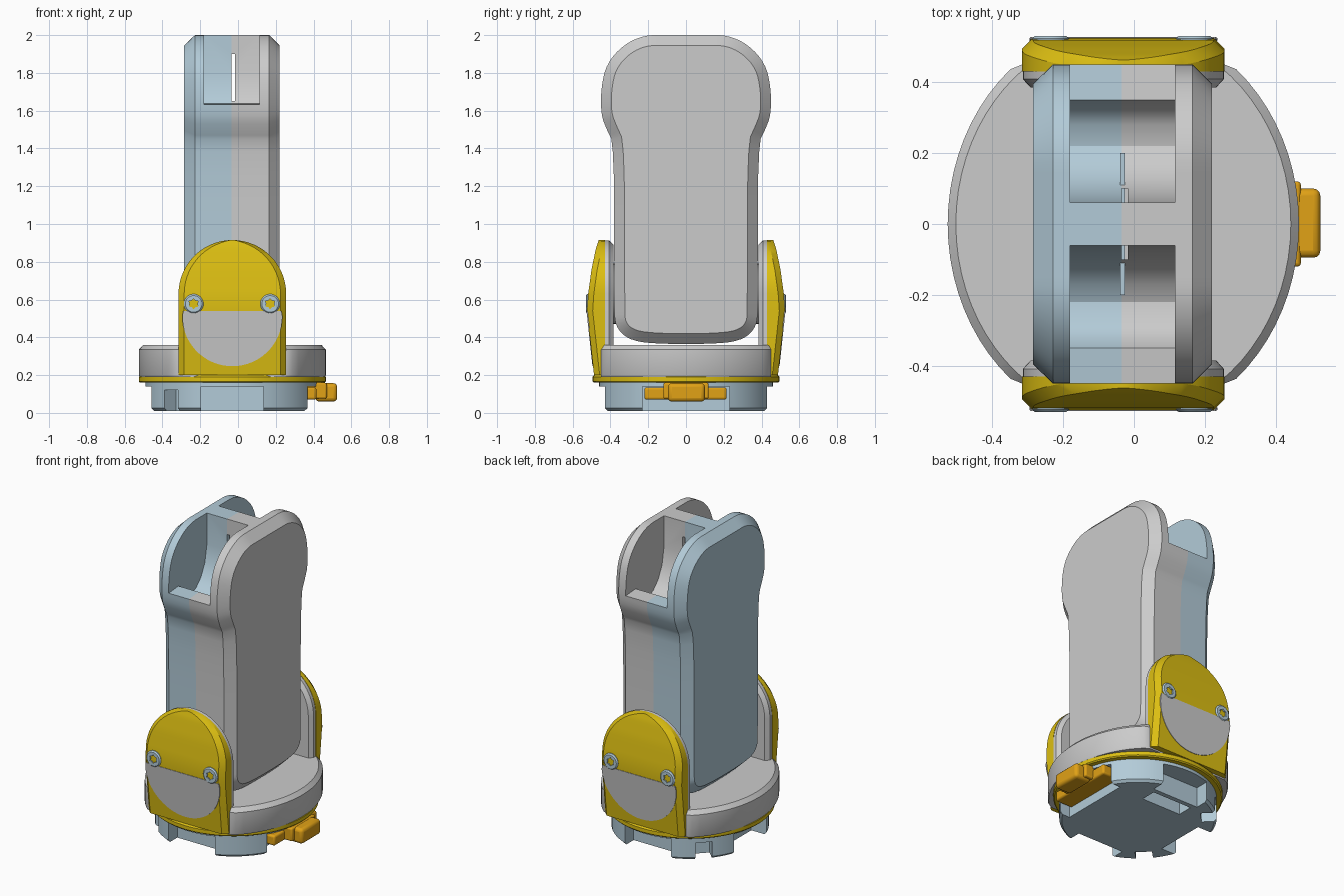
import bpy, bmesh, math
from mathutils import Vector

if "Cube" in bpy.data.objects:
    bpy.data.objects.remove(bpy.data.objects["Cube"])

CX = -0.03  # turning axis of the head


def material(name, rgb):
    m = bpy.data.materials.new(name)
    m.diffuse_color = (*rgb, 1)
    m.use_nodes = True
    m.node_tree.nodes["Principled BSDF"].inputs["Base Color"].default_value = m.diffuse_color
    return m


YELLOW = material("yellow", (0.72, 0.52, 0.006))
ORANGE = material("orange", (0.75, 0.36, 0.008))
GREY = material("light grey", (0.60, 0.60, 0.60))
BLUE = material("pale blue", (0.45, 0.60, 0.69))


def loft(name, rings, mat):
    """Skin a closed solid through rings with equal point counts."""
    bm = bmesh.new()
    rows = [[bm.verts.new(p) for p in r] for r in rings]
    n = len(rows[0])
    for a, b in zip(rows, rows[1:]):
        for i in range(n):
            j = (i + 1) % n
            bm.faces.new((a[i], a[j], b[j], b[i]))
    bm.faces.new(rows[0])
    bm.faces.new(rows[-1])
    bmesh.ops.recalc_face_normals(bm, faces=bm.faces)
    me = bpy.data.meshes.new(name)
    bm.to_mesh(me)
    bm.free()
    ob = bpy.data.objects.new(name, me)
    bpy.context.collection.objects.link(ob)
    if mat:
        me.materials.append(mat)
    return ob


def box(name, x, y, z, mat=None, bevel=0):
    ring = lambda h: [(x[0], y[0], h), (x[1], y[0], h), (x[1], y[1], h), (x[0], y[1], h)]
    ob = loft(name, [ring(z[0]), ring(z[1])], mat)
    if bevel:
        m = ob.modifiers.new("bevel", "BEVEL")
        m.width, m.segments = bevel, 3
    return ob


def disc(name, steps, mat, ratio=1.0, ymax=9, n=72):
    """Turned part about the vertical axis; steps are (radius, height)."""
    def ring(r, h):
        pts = []
        for i in range(n):
            a = math.tau * i / n
            pts.append((CX + r * math.cos(a), max(-ymax, min(ymax, r * ratio * math.sin(a))), h))
        return pts
    return loft(name, [ring(r, h) for r, h in steps], mat)


def cylinder_y(name, x, z, steps, mat, n=32):
    """Turned part along y; steps are (radius, y)."""
    return loft(name, [[(x + r * math.cos(math.tau * i / n), y, z + r * math.sin(math.tau * i / n))
                        for i in range(n)] for r, y in steps], mat)


def cut(ob, cutters):
    bpy.context.view_layer.objects.active = ob
    for c in cutters:
        m = ob.modifiers.new("cut", "BOOLEAN")
        m.operation, m.object, m.solver = "DIFFERENCE", c, "EXACT"
        bpy.ops.object.modifier_apply(modifier=m.name)
    for c in cutters:
        bpy.data.objects.remove(c)


# ---- arm body: side profile (y, z), rounded, with bevelled cheeks
half = [(0.18, 0.365), (0.31, 0.39), (0.375, 0.46), (0.38, 0.56), (0.38, 1.42), (0.42, 1.50),
        (0.45, 1.58), (0.45, 1.72), (0.42, 1.85), (0.33, 1.95), (0.22, 2.0), (0.10, 2.0)]
prof = half + [(-y, z) for y, z in reversed(half)]
for _ in range(2):
    out = []
    for p, q in zip(prof, prof[1:] + prof[:1]):
        out += [(p[0] * .75 + q[0] * .25, p[1] * .75 + q[1] * .25),
                (p[0] * .25 + q[0] * .75, p[1] * .25 + q[1] * .75)]
    prof = out


def inset(pts, d):
    res = []
    for i, p in enumerate(pts):
        a, b = pts[i - 1], pts[(i + 1) % len(pts)]
        t = Vector((b[0] - a[0], b[1] - a[1])).normalized()
        res.append((p[0] - t.y * d, p[1] + t.x * d))
    return res


SPLIT = -0.035
body = loft("arm_body", [[(x, y, z) for y, z in inset(prof, d)] for x, d in
                         ((-0.285, 0.055), (-0.228, 0), (SPLIT, 0), (0.165, 0), (0.22, 0.055))], BLUE)
body.data.materials.append(GREY)

# hollow pockets in both sides of the head, and the slit joining them
pocket = [(0.06, 2.1), (0.06, 1.8), (0.08, 1.69), (0.12, 1.61), (0.17, 1.56), (0.22, 1.54),
          (0.28, 1.55), (0.32, 1.58), (0.35, 1.64), (0.6, 1.62), (0.6, 2.1)]
cutters = [loft("pocket_cutter", [[(x, s * y, z) for y, z in pocket] for x in (-0.18, SPLIT, 0.115)], None)
           for s in (-1, 1)]
cutters.append(box("slit_cutter", (SPLIT, -0.017), (-0.1, 0.1), (1.62, 1.9)))
cut(body, cutters)
for p in body.data.polygons:
    p.material_index = int(p.center.x > SPLIT)
for s in (-1, 1):
    box("pocket_rib", (-0.04, -0.026), (min(s * 0.06, s * 0.2), max(s * 0.06, s * 0.2)), (1.56, 1.63), BLUE)


# ---- side brackets, hubs, panels and screws on both sides
def outer(z):
    pts = [(0.2, 0.487), (0.54, 0.524), (0.63, 0.518), (0.76, 0.50), (0.87, 0.477), (0.916, 0.462)]
    for (z0, y0), (z1, y1) in zip(pts, pts[1:]):
        if z <= z1:
            return y0 + (y1 - y0) * (z - z0) / (z1 - z0)
    return pts[-1][1]


R, ZC = 0.285, 0.63
arch = [(R, 0.2), (R, 0.37), (R, 0.54), (R, ZC)]
arch += [(R * math.cos(math.radians(a)), ZC + R * math.sin(math.radians(a))) for a in range(6, 90, 6)]
arch.append((0.012, ZC + R))

for s, side in ((-1, "front"), (1, "back")):
    rows = []
    for w, z in arch:
        v = w - min(0.03, w * 0.4)
        yo = outer(z)
        rows.append([(CX - w, s * 0.43, z), (CX - w, s * (yo - 0.03), z), (CX - v, s * yo, z),
                     (CX + v, s * yo, z), (CX + w, s * (yo - 0.03), z), (CX + w, s * 0.43, z)])
    loft(side + "_bracket", rows, YELLOW)

    # grey hub plate behind the bracket, chamfered on its inner edge
    def hub_ring(r, y):
        pts = [(CX + r * math.cos(math.pi * i / 32), s * y, ZC + r * math.sin(math.pi * i / 32))
               for i in range(33)]
        return pts + [(CX - r, s * y, 0.3), (CX + r, s * y, 0.3)]
    loft(side + "_hub_plate", [hub_ring(0.283, 0.435), hub_ring(0.283, 0.408), hub_ring(0.262, 0.385)], GREY)
    cylinder_y(side + "_pivot", CX, ZC, [(0.16, s * 0.36), (0.16, s * 0.40)], GREY)

    # flat grey panel on the lower half of the bracket
    shape = [(0.26, 0.54)] + [(0.265 * math.cos(math.radians(a)), 0.512 - 0.265 * math.sin(math.radians(a)))
                              for a in range(0, 181, 6)] + [(-0.26, 0.54)]
    loft(side + "_panel", [[(CX + x, s * (outer(z) + d), z) for x, z in shape] for d in (-0.003, 0.003)], GREY)

    # two socket-head screws
    for x in (-0.235, 0.17):
        screw = cylinder_y(side + "_screw", x, 0.577,
                           [(0.052, s * 0.49), (0.052, s * 0.523), (0.044, s * 0.53)], BLUE)
        star = loft("socket_cutter", [[(x + (0.028 if i % 2 else 0.02) * math.cos(math.tau * i / 12), s * y,
                                        0.577 + (0.028 if i % 2 else 0.02) * math.sin(math.tau * i / 12))
                                       for i in range(12)] for y in (0.515, 0.56)], None)
        cut(screw, [star])

# ---- turntable ring and flange
disc("turntable", [(0.49, 0.19), (0.495, 0.20), (0.495, 0.335), (0.472, 0.36)], GREY, 1.15, 0.45)
disc("flange", [(0.488, 0.16), (0.495, 0.167), (0.495, 0.19), (0.485, 0.2)], YELLOW)

# ---- mounting foot: lobed plate with notches, pockets and slots
foot = disc("mounting_foot", [(0.445, 0.01), (0.46, 0.025), (0.46, 0.165)], BLUE)
w = 0.165
cutters = [box("notch_cutter", (CX - w, CX + w), (-0.6, -0.34), (-0.1, 0.14)),
           box("notch_cutter", (CX - w, CX + w), (0.34, 0.6), (-0.1, 0.14)),
           box("notch_cutter", (CX - 0.6, CX - 0.32), (-w, w), (-0.1, 0.14)),
           box("notch_cutter", (CX + 0.33, CX + 0.6), (-0.23, 0.23), (-0.1, 0.14)),
           box("window_cutter", (CX - 0.14, CX + 0.14), (0.21, 0.31), (-0.1, 0.12))]
for sy in (-1, 1):  # diagonal slots in the two left lobes
    d, t = Vector((-1, sy, 0)).normalized(), Vector((sy, 1, 0)).normalized() * 0.05
    c = Vector((CX, 0, 0))
    base = [c + d * 0.37 - t, c + d * 0.6 - t, c + d * 0.6 + t, c + d * 0.37 + t]
    cutters.append(loft("slot_cutter", [[p + Vector((0, 0, h)) for p in base] for h in (-0.1, 0.12)], None))
cut(foot, cutters)

# ---- release lever on the right
box("lever_slide", (0.29, 0.415), (-0.22, 0.215), (0.07, 0.135), ORANGE, 0.012)
box("lever_neck", (0.30, 0.47), (-0.12, 0.12), (0.075, 0.16), ORANGE, 0.01)
box("lever_tip", (0.41, 0.525), (-0.095, 0.1), (0.06, 0.157), ORANGE, 0.02)

# ---- smooth shading with sharp edges kept
for ob in bpy.context.scene.objects:
    ob.select_set(True)
    bpy.context.view_layer.objects.active = ob
bpy.ops.object.shade_smooth_by_angle(angle=math.radians(28))
